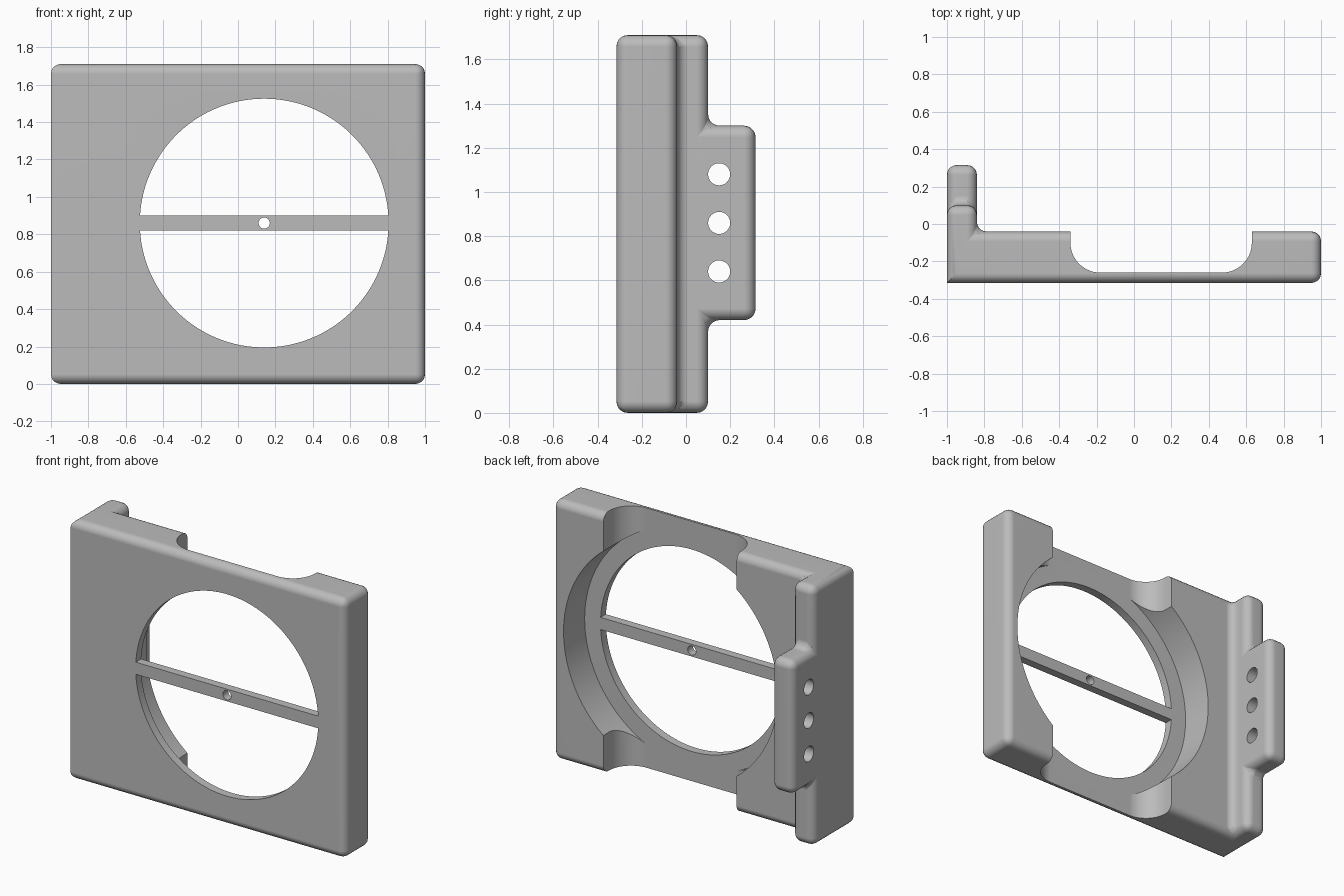
import bpy, bmesh
from math import cos, sin, pi, asin
from mathutils import Vector

if "Cube" in bpy.data.objects:
    bpy.data.objects.remove(bpy.data.objects["Cube"], do_unlink=True)

X_BREAKS = (-1, -0.84, 1)
Y_BREAKS = (-0.315, -0.04, 0.10, 0.315)
Z_BREAKS = (0, 0.42, 1.30, 1.71)
CX, CZ = 0.14, 0.86      # centre of the round opening
FLOOR = -0.26            # back of the thin front plate


def make_object(name, bm):
    bmesh.ops.recalc_face_normals(bm, faces=bm.faces)
    mesh = bpy.data.meshes.new(name)
    bm.to_mesh(mesh)
    bm.free()
    obj = bpy.data.objects.new(name, mesh)
    bpy.context.collection.objects.link(obj)
    return obj


def arc(cx, cy, r, a0, a1, n):
    return [(cx + r * cos(a0 + (a1 - a0) * i / n), cy + r * sin(a0 + (a1 - a0) * i / n))
            for i in range(n + 1)]


def circle(cx, cy, r, n):
    return arc(cx, cy, r, 0, 2 * pi, n)[:-1]


def prism(name, outline, axis, lo, hi):
    """Extrude a closed outline along x, y or z."""
    place = {"x": lambda a, b, d: (d, a, b),
             "y": lambda a, b, d: (a, d, b),
             "z": lambda a, b, d: (a, b, d)}[axis]
    bm = bmesh.new()
    face = bm.faces.new([bm.verts.new(place(a, b, lo)) for a, b in outline])
    ext = bmesh.ops.extrude_face_region(bm, geom=[face])
    verts = [v for v in ext["geom"] if isinstance(v, bmesh.types.BMVert)]
    bmesh.ops.translate(bm, verts=verts, vec=Vector(place(0, 0, hi - lo)))
    return make_object(name, bm)


# Solid block with a side flange and its taller middle tab, built from cells
def filled(i, j, k):
    in_range = 0 <= i < 2 and 0 <= j < 3 and 0 <= k < 3
    return in_range and (j == 0 or (i == 0 and (j == 1 or k == 1)))


bm = bmesh.new()
for i in range(2):
    for j in range(3):
        for k in range(3):
            if not filled(i, j, k):
                continue
            for axis in range(3):
                for side in (0, 1):
                    near = [i, j, k]
                    near[axis] += 2 * side - 1
                    if filled(*near):
                        continue
                    corners = []
                    for u, v in ((0, 0), (1, 0), (1, 1), (0, 1)):
                        c = [i, j, k]
                        c[axis] += side
                        c[(axis + 1) % 3] += u
                        c[(axis + 2) % 3] += v
                        corners.append(bm.verts.new((X_BREAKS[c[0]], Y_BREAKS[c[1]], Z_BREAKS[c[2]])))
                    bm.faces.new(corners)
bmesh.ops.remove_doubles(bm, verts=bm.verts, dist=0.0001)
bmesh.ops.recalc_face_normals(bm, faces=bm.faces)
bmesh.ops.dissolve_limit(bm, angle_limit=0.02, verts=bm.verts, edges=bm.edges)


# Round every edge but the upright one at the front of the flange side
def is_rounded(edge):
    return not all(v.co.x < -0.99 and v.co.y < -0.3 for v in edge.verts)


bmesh.ops.bevel(bm, geom=[e for e in bm.edges if is_rounded(e)], offset=0.052,
                segments=5, profile=0.5, affect="EDGES", clamp_overlap=False)
frame = make_object("mounting_frame", bm)

# Upright channel with rounded floor corners
r = 0.16
channel = ([(-0.34, 0.6)] + arc(-0.34 + r, FLOOR + r, r, pi, 1.5 * pi, 14)
           + arc(0.63 - r, FLOOR + r, r, 1.5 * pi, 2 * pi, 14) + [(0.63, 0.6)])
cutters = [prism("channel_cutter", channel, "z", -0.2, 2)]

# Round recess, then the two half openings that leave a crossbar
cutters.append(prism("recess_cutter", circle(CX, CZ, 0.78, 128), "y", FLOOR, 0.6))
R = 0.665
a = asin(0.04 / R)
for turn in (0, pi):
    half = arc(CX, CZ, R, turn + a, turn + pi - a, 64)
    cutters.append(prism("opening_cutter", half, "y", -0.5, 0.6))

# Small hole in the crossbar and three holes in the tab
cutters.append(prism("bar_hole_cutter", circle(CX, CZ, 0.03, 24), "y", -0.5, 0.6))
for dz in (-0.22, 0, 0.22):
    cutters.append(prism("tab_hole_cutter", circle(0.15, CZ + dz, 0.05, 32), "x", -1.2, -0.6))

bpy.ops.object.select_all(action="DESELECT")
bpy.context.view_layer.objects.active = frame
frame.select_set(True)
for cutter in cutters:
    cutter.hide_render = True
    mod = frame.modifiers.new("cut", "BOOLEAN")
    mod.operation = "DIFFERENCE"
    mod.solver = "EXACT"
    mod.object = cutter
    bpy.ops.object.modifier_apply(modifier=mod.name)
    bpy.data.objects.remove(cutter, do_unlink=True)

# Plain grey finish
grey = bpy.data.materials.new("plain_grey")
grey.use_nodes = True
color = (0.5, 0.5, 0.5, 1)
grey.diffuse_color = color
grey.node_tree.nodes["Principled BSDF"].inputs["Base Color"].default_value = color
frame.data.materials.clear()
frame.data.materials.append(grey)

bpy.ops.object.shade_smooth_by_angle(angle=0.5)
weighted = frame.modifiers.new("even_shading", "WEIGHTED_NORMAL")
weighted.keep_sharp = True
